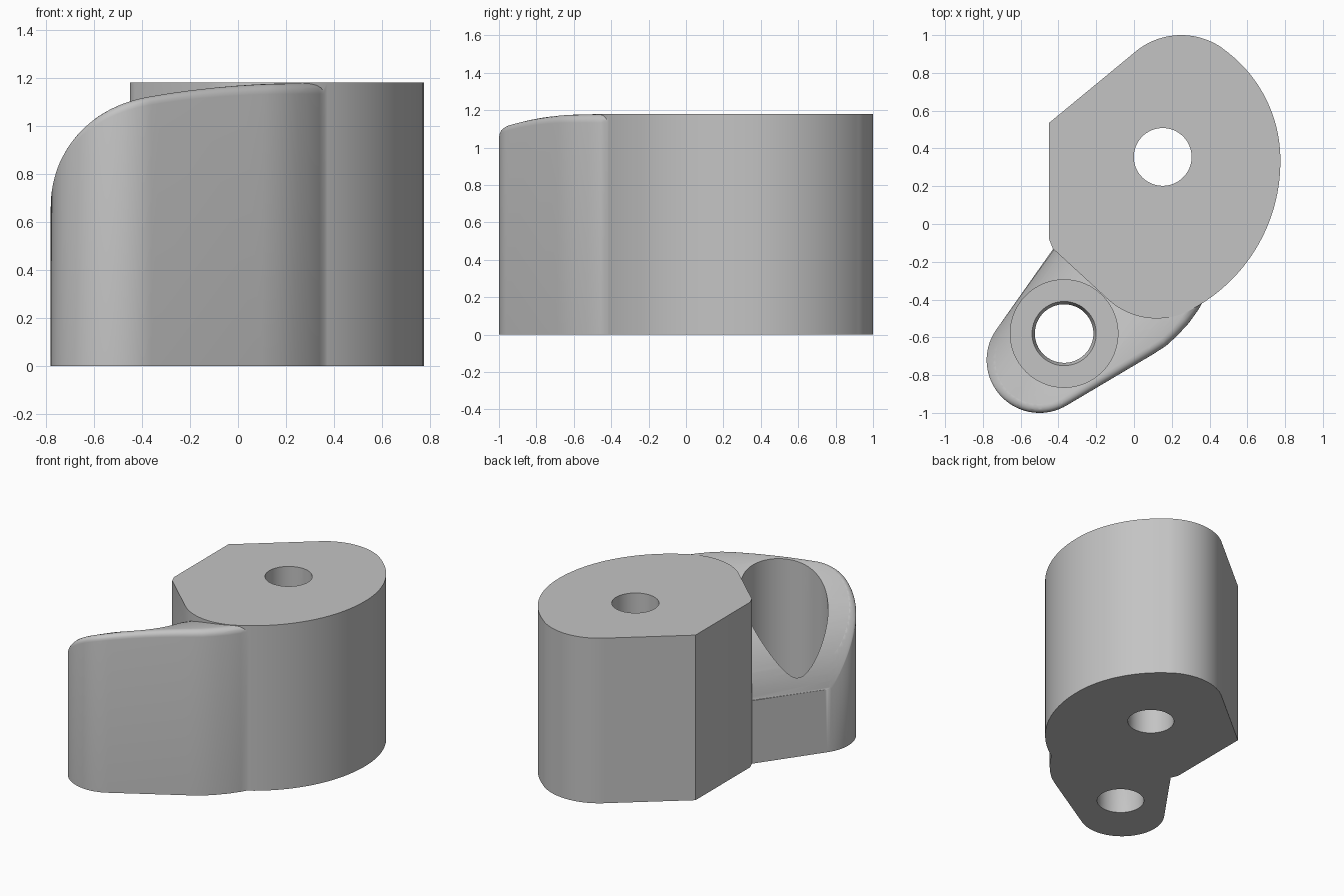
import bpy
import bmesh
from math import sin, cos, radians, sqrt, pi
from mathutils import Vector

HEIGHT = 1.18
cube = bpy.data.objects.get("Cube")
if cube:
    bpy.data.objects.remove(cube, do_unlink=True)

grey = bpy.data.materials.new("plain grey")
grey.use_nodes = True
grey.diffuse_color = (0.55, 0.55, 0.55, 1)
grey.node_tree.nodes["Principled BSDF"].inputs["Base Color"].default_value = grey.diffuse_color


def arc(cx, cy, r, start, end, steps=24):
    angles = [radians(start + (end - start) * i / steps) for i in range(steps + 1)]
    return [(cx + r * cos(a), cy + r * sin(a)) for a in angles]


def add_object(name, bm):
    bmesh.ops.recalc_face_normals(bm, faces=bm.faces)
    mesh = bpy.data.meshes.new(name)
    bm.to_mesh(mesh)
    bm.free()
    mesh.materials.append(grey)
    obj = bpy.data.objects.new(name, mesh)
    bpy.context.collection.objects.link(obj)
    return obj


def prism(outline, top):
    """Extrude a flat outline up from z = 0; return the mesh and its top face."""
    bm = bmesh.new()
    base = bm.faces.new([bm.verts.new((x, y, 0)) for x, y in outline])
    extruded = bmesh.ops.extrude_face_region(bm, geom=[base], use_keep_orig=True)["geom"]
    for item in extruded:
        if isinstance(item, bmesh.types.BMVert):
            item.co.z = top
    cap = next(f for f in extruded if isinstance(f, bmesh.types.BMFace))
    bmesh.ops.recalc_face_normals(bm, faces=bm.faces)
    return bm, cap


def cutter(name, x, y, r_low, r_high, low, high):
    bm = bmesh.new()
    bmesh.ops.create_cone(bm, cap_ends=True, segments=64, radius1=r_low,
                          radius2=r_high, depth=high - low)
    bmesh.ops.translate(bm, verts=bm.verts, vec=(x, y, (low + high) / 2))
    return add_object(name, bm)


def combine(target, tool, operation):
    mod = target.modifiers.new(operation.lower(), "BOOLEAN")
    mod.operation, mod.object, mod.solver = operation, tool, "EXACT"
    bpy.context.view_layer.objects.active = target
    bpy.ops.object.modifier_apply(modifier=mod.name)
    bpy.data.objects.remove(tool, do_unlink=True)


# Main body: rounded cam outline with a flat side
outline = arc(0.25, 0.62, 0.38, 132, 55) + arc(0.055, 0.34, 0.72, 54, 0)
outline += arc(-0.111, 0.33, 0.886, -1, -62) + arc(0.12, -0.12, 0.38, -64, -132)
outline += [(-0.43, -0.13), (-0.45, -0.08), (-0.45, 0.535)]
bm, cap = prism(outline, HEIGHT)
body = add_object("bracket_body", bm)

# Arm: rounded tongue whose top rolls down to its inner side
edge_point, across = Vector((-0.735, -0.565, 0)), Vector((0.81, -0.586, 0))
ROLL, FILLET = 0.8, 0.045
outline = arc(-0.5, -0.72, 0.28, 144, 300, 48)
outline += [(0.10, -0.69), (0.17, -0.645), (0.23, -0.59), (0.29, -0.525), (0.34, -0.455),
            (0.38, -0.385), (0.3, -0.2), (-0.15, 0.05), (-0.3, 0.05)]
bm, cap = prism(outline, HEIGHT)

# Rings of the edge fillet, each remembered with its drop below the top
drop = bm.verts.layers.float.new("drop")
cap = max(bm.faces, key=lambda f: f.calc_center_median().z)
steps, last = 5, 0
for v in cap.verts:
    v[drop] = FILLET
for i in range(1, steps + 1):
    a = i / steps * pi / 2
    inward = FILLET * (1 - cos(a))
    bmesh.ops.inset_region(bm, faces=[cap], thickness=inward - last, use_even_offset=True)
    last = inward
    for v in cap.verts:
        v[drop] = FILLET * (1 - sin(a))

# Cut the top into strips and bend it along the roll
for i in range(1, 31):
    s = ROLL * (1 - cos(radians(3 * i)))
    top = [f for f in bm.faces if f.calc_center_median().z > HEIGHT - 0.001]
    geom = top + list({e for f in top for e in f.edges}) + list({v for f in top for v in f.verts})
    bmesh.ops.bisect_plane(bm, geom=geom, plane_co=edge_point + across * s, plane_no=across)
for v in bm.verts:
    if v.co.z > HEIGHT - 0.001:
        s = min(max((v.co - edge_point).dot(across), 0), ROLL)
        z = HEIGHT - 0.002 - ROLL + sqrt(ROLL ** 2 - (ROLL - s) ** 2)
        v.co.z = max(z - v[drop] * min(1, s / 0.3), 0.45)
bmesh.ops.triangulate(bm, faces=[f for f in bm.faces if len(f.verts) > 4])
arm = add_object("arm", bm)

# Join the arm and cut the holes
combine(body, arm, "UNION")
combine(body, cutter("pivot_hole", 0.152, 0.355, 0.153, 0.153, -0.2, 1.5), "DIFFERENCE")
combine(body, cutter("counterbore", -0.37, -0.58, 0.285, 0.285, 0.24, 1.5), "DIFFERENCE")
combine(body, cutter("bolt_hole", -0.37, -0.58, 0.155, 0.155, -0.2, 0.5), "DIFFERENCE")
combine(body, cutter("bolt_chamfer", -0.37, -0.58, 0.15, 0.172, 0.19, 0.245), "DIFFERENCE")

bpy.ops.object.select_all(action="DESELECT")
body.select_set(True)
bpy.context.view_layer.objects.active = body
bpy.ops.object.shade_smooth_by_angle(angle=radians(30))
